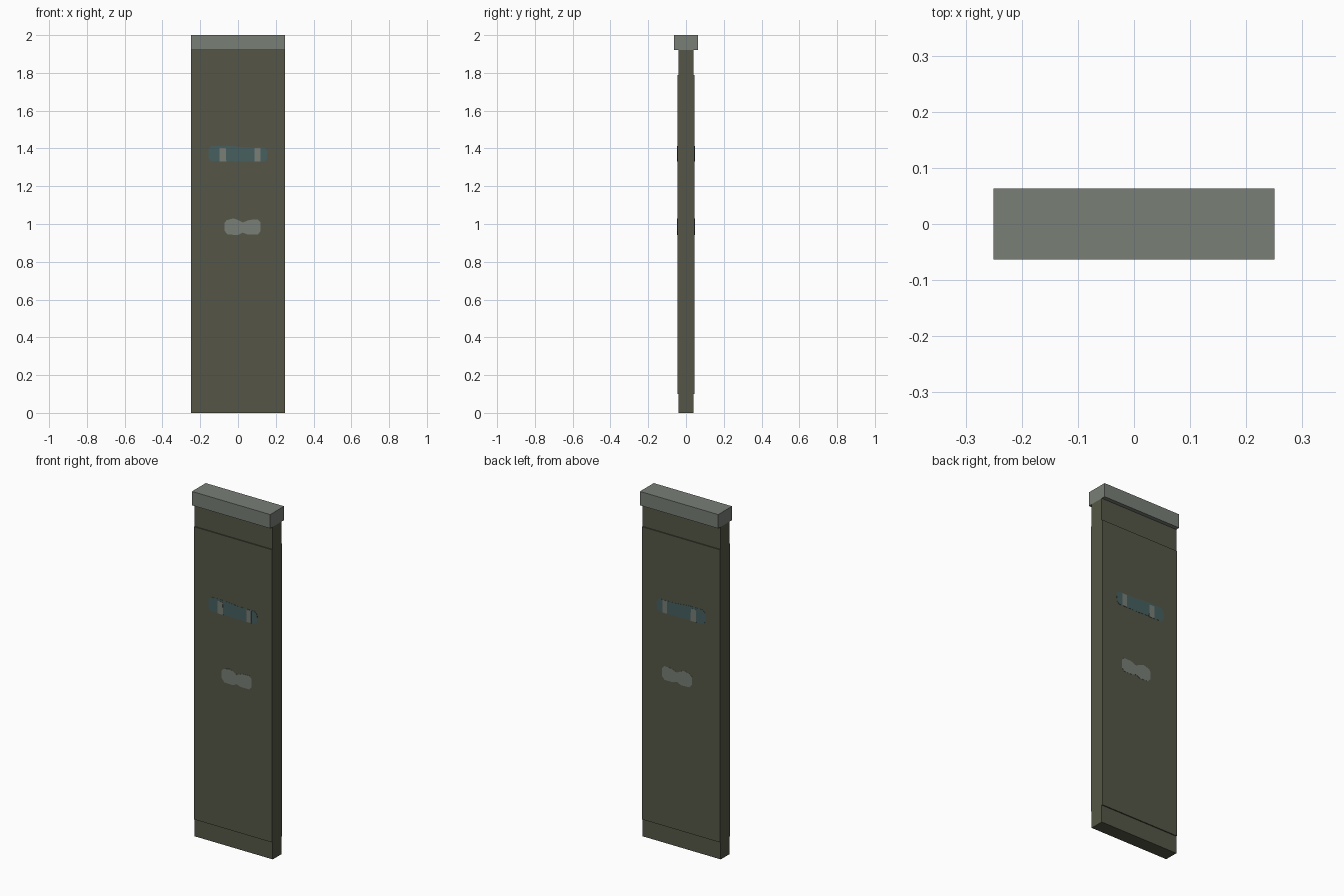
import bpy, bmesh

old = bpy.data.objects.get("Cube")
if old:
    bpy.data.objects.remove(old, do_unlink=True)


def material(name, rgb):
    m = bpy.data.materials.new(name)
    m.use_nodes = True
    m.diffuse_color = (*rgb, 1)
    m.node_tree.nodes["Principled BSDF"].inputs["Base Color"].default_value = (*rgb, 1)
    return m


olive = material("dark_olive", (0.089, 0.094, 0.061))
grey = material("stone_grey", (0.188, 0.209, 0.181))
teal = material("muted_teal", (0.063, 0.115, 0.117))


def prism(name, points, depth, mat):
    """Extrude a flat outline by the depth vector."""
    bm = bmesh.new()
    face = bm.faces.new([bm.verts.new(p) for p in points])
    out = bmesh.ops.extrude_face_region(bm, geom=[face])
    moved = [g for g in out["geom"] if isinstance(g, bmesh.types.BMVert)]
    bmesh.ops.translate(bm, verts=moved, vec=depth)
    bmesh.ops.recalc_face_normals(bm, faces=bm.faces[:])
    mesh = bpy.data.meshes.new(name)
    bm.to_mesh(mesh)
    bm.free()
    mesh.materials.append(mat)
    obj = bpy.data.objects.new(name, mesh)
    bpy.context.collection.objects.link(obj)
    return obj


HALF = 0.25   # half width
FACE = 0.046  # depth of the raised panel face

# Slab with a raised panel on both faces, from a side profile
side = [(0.04, 0), (0.04, 0.1), (FACE, 0.1), (FACE, 1.79), (0.04, 1.79), (0.04, 1.92)]
profile = side + [(-y, z) for y, z in reversed(side)]
prism("slab", [(-HALF, y, z) for y, z in profile], (2 * HALF, 0, 0), olive)

# Cap bar
cap = [(-0.063, 1.92), (0.063, 1.92), (0.063, 2), (-0.063, 2)]
prism("cap_bar", [(-HALF, y, z) for y, z in cap], (2 * HALF, 0, 0), grey)

# Painted mark outlines in x and z
stripe = [(-0.157, 1.35), (-0.145, 1.332), (-0.06, 1.334), (0.0, 1.331), (0.14, 1.331),
          (0.153, 1.345), (0.156, 1.385), (0.14, 1.405), (0.03, 1.406), (-0.05, 1.414),
          (-0.14, 1.414), (-0.157, 1.395)]
left_band = [(-0.098, 1.331), (-0.062, 1.331), (-0.065, 1.403), (-0.098, 1.403)]
right_band = [(0.087, 1.331), (0.118, 1.331), (0.118, 1.403), (0.087, 1.403)]
lobed_mark = [(-0.072, 0.965), (-0.055, 0.944), (0.0, 0.942), (0.025, 0.954), (0.05, 0.945),
              (0.105, 0.945), (0.12, 0.962), (0.12, 1.008), (0.105, 1.024), (0.06, 1.022),
              (0.025, 1.008), (0.0, 1.022), (-0.025, 1.03), (-0.06, 1.02), (-0.072, 1.005)]

marks = [("stripe", stripe, 0.001, teal),
         ("stripe_left_band", left_band, 0.002, grey),
         ("stripe_right_band", right_band, 0.002, grey),
         ("lobed_mark", lobed_mark, 0.001, grey)]
for label, s in (("front", -1), ("back", 1)):
    for name, outline, thick, mat in marks:
        prism(f"{label}_{name}", [(x, s * (FACE - 0.001), z) for x, z in outline],
              (0, s * (thick + 0.001), 0), mat)
